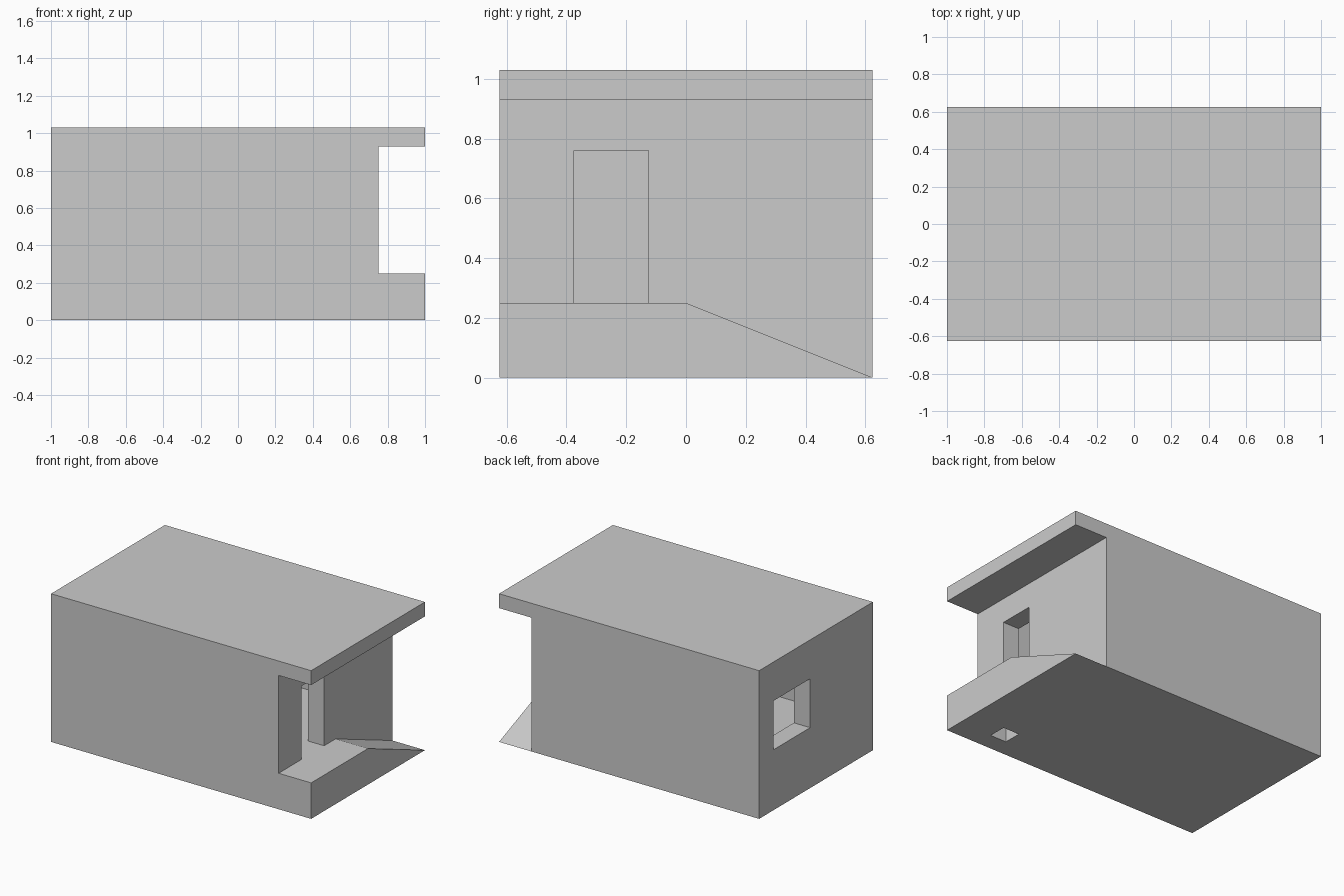
import bpy
import bmesh

if "Cube" in bpy.data.objects:
    bpy.data.objects.remove(bpy.data.objects["Cube"])

HALF_Y = 0.625      # half depth of the building
WALL = 0.125        # wall thickness
FRONT_X = 0.75      # outer face of the door wall
FLOOR = 0.25        # floor and porch height
EAVES = 0.93        # underside of the roof
TOP = 1.03


def finish(name, bm):
    bmesh.ops.recalc_face_normals(bm, faces=bm.faces)
    mesh = bpy.data.meshes.new(name)
    bm.to_mesh(mesh)
    bm.free()
    obj = bpy.data.objects.new(name, mesh)
    bpy.context.collection.objects.link(obj)
    return obj


def box(name, x, y, z):
    bm = bmesh.new()
    bmesh.ops.create_cube(bm, size=1)
    for v in bm.verts:
        for i, (lo, hi) in enumerate((x, y, z)):
            v.co[i] = hi if v.co[i] > 0 else lo
    return finish(name, bm)


def extrude_x(name, profile, x0, x1):
    bm = bmesh.new()
    face = bm.faces.new([bm.verts.new((x0, y, z)) for y, z in profile])
    new = bmesh.ops.extrude_face_region(bm, geom=[face])["geom"]
    bmesh.ops.translate(bm, vec=(x1 - x0, 0, 0),
                        verts=[g for g in new if isinstance(g, bmesh.types.BMVert)])
    return finish(name, bm)


def cut(obj, cutter):
    cutter.hide_render = True
    mod = obj.modifiers.new(cutter.name, 'BOOLEAN')
    mod.operation = 'DIFFERENCE'
    mod.solver = 'EXACT'
    mod.object = cutter
    bpy.context.view_layer.objects.active = obj
    bpy.ops.object.modifier_apply(modifier=mod.name)
    bpy.data.objects.remove(cutter, do_unlink=True)


# Walls and raised floor, hollowed into one room
walls = box("walls_and_floor", (-1, FRONT_X), (-HALF_Y, HALF_Y), (0, EAVES))
cut(walls, box("room_cutter", (-1 + WALL, FRONT_X - WALL),
               (-HALF_Y + WALL, HALF_Y - WALL), (FLOOR, EAVES + 0.1)))

# Doorway onto the porch (overshoots the wall only into the open air and room)
cut(walls, box("door_cutter", (0.5, 0.9), (-0.375, -0.125), (FLOOR, 0.76)))

# Window in the left wall
cut(walls, box("window_cutter", (-1.1, -0.8), (0.065, 0.465), (0.42, 0.76)))

# Small open shaft underneath, below the wall beside the door
cut(walls, box("shaft_cutter", (FRONT_X - WALL, FRONT_X - 0.001),
               (-0.5, -0.375), (-0.1, FLOOR - 0.005)))

# Roof slab overhanging the porch
box("roof", (-1, 1), (-HALF_Y, HALF_Y), (EAVES, TOP))

# Porch with ramp sloping down towards the back
extrude_x("porch_and_ramp",
          [(-HALF_Y, 0), (HALF_Y, 0), (0, FLOOR), (-HALF_Y, FLOOR)], FRONT_X, 1)
